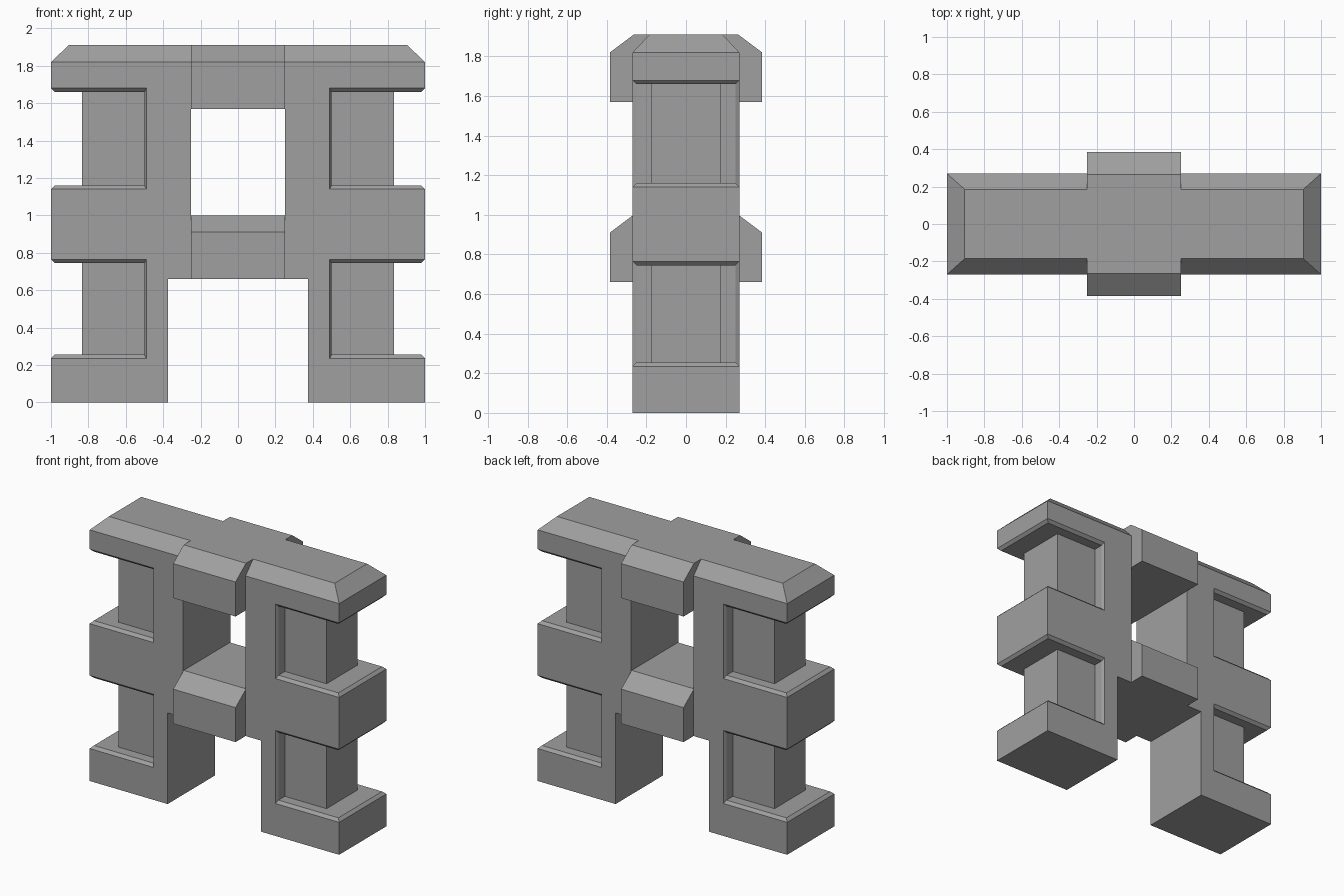
import bpy, bmesh

if "Cube" in bpy.data.objects:
    bpy.data.objects.remove(bpy.data.objects["Cube"], do_unlink=True)

stone = bpy.data.materials.new("stone grey")
stone.use_nodes = True
GREY = (0.35, 0.35, 0.35, 1)
stone.diffuse_color = GREY
stone.node_tree.nodes["Principled BSDF"].inputs["Base Color"].default_value = GREY


def loft(name, rings, mirror=True):
    """Skin a closed solid through rings of equal point count."""
    bm = bmesh.new()
    loops = [[bm.verts.new(p) for p in ring] for ring in rings]
    n = len(loops[0])
    for low, high in zip(loops, loops[1:]):
        for i in range(n):
            j = (i + 1) % n
            bm.faces.new((low[i], low[j], high[j], high[i]))
    bm.faces.new(loops[0][::-1])
    bm.faces.new(loops[-1])
    bmesh.ops.recalc_face_normals(bm, faces=bm.faces)
    mesh = bpy.data.meshes.new(name)
    bm.to_mesh(mesh)
    bm.free()
    mesh.materials.append(stone)
    obj = bpy.data.objects.new(name, mesh)
    bpy.context.collection.objects.link(obj)
    if mirror:
        obj.modifiers.new("Mirror", "MIRROR")
    return obj


def rect(z, x0, x1, y):
    return [(x0, -y, z), (x1, -y, z), (x1, y, z), (x0, y, z)]


DEPTH, EDGE, LIP = 0.27, 1.0, 0.02   # body half depth, outer x, chamfer


def block(name, z0, z1, low_lip, high_lip):
    """Projecting block with chamfered lips above and/or below."""
    x0 = 0.48
    full = (x0, EDGE, DEPTH)
    small = (x0, EDGE - LIP, DEPTH - LIP)
    rings = [rect(z0, *full), rect(z1, *full)]
    if low_lip:
        rings.insert(0, rect(z0 - LIP, *small))
    if high_lip:
        rings.append(rect(z1 + LIP, *small))
    loft(name, rings)


def jamb(name, x0, z0, z1):
    """Upright slab with slightly chamfered outer corners."""
    half = [(x0, -DEPTH), (0.49, -DEPTH), (0.5, -DEPTH + LIP)]
    foot = half + [(x, -y) for x, y in reversed(half)]
    loft(name, [[(x, y, z) for x, y in foot] for z in (z0, z1)])


# Uprights, wider above the doorway
jamb("leg_jamb", 0.375, 0, 0.66)
jamb("tower_jamb", 0.25, 0.66, 1.82)

# Projecting blocks on each side
block("foot_block", 0, 0.235, False, True)
block("middle_block", 0.765, 1.14, True, True)
block("eave_block", 1.68, 1.82, True, False)

# Recessed columns between the blocks
for name, z0, z1 in (("lower_column", 0.255, 0.745), ("upper_column", 1.16, 1.66)):
    loft(name, [rect(z, 0.5, 0.835, 0.178) for z in (z0, z1)])

# Sloped roof over each tower
loft("roof", [rect(1.82, 0.25, EDGE, DEPTH), rect(1.91, 0.25, 0.905, 0.185)])

# Deep central beams with sloped shoulders
for name, z0, z1, z2 in (("lower_beam", 0.66, 0.91, 1.0), ("top_beam", 1.57, 1.82, 1.91)):
    loft(name, [rect(z0, -0.25, 0.25, 0.385), rect(z1, -0.25, 0.25, 0.385),
                rect(z2, -0.25, 0.25, 0.265)], mirror=False)
